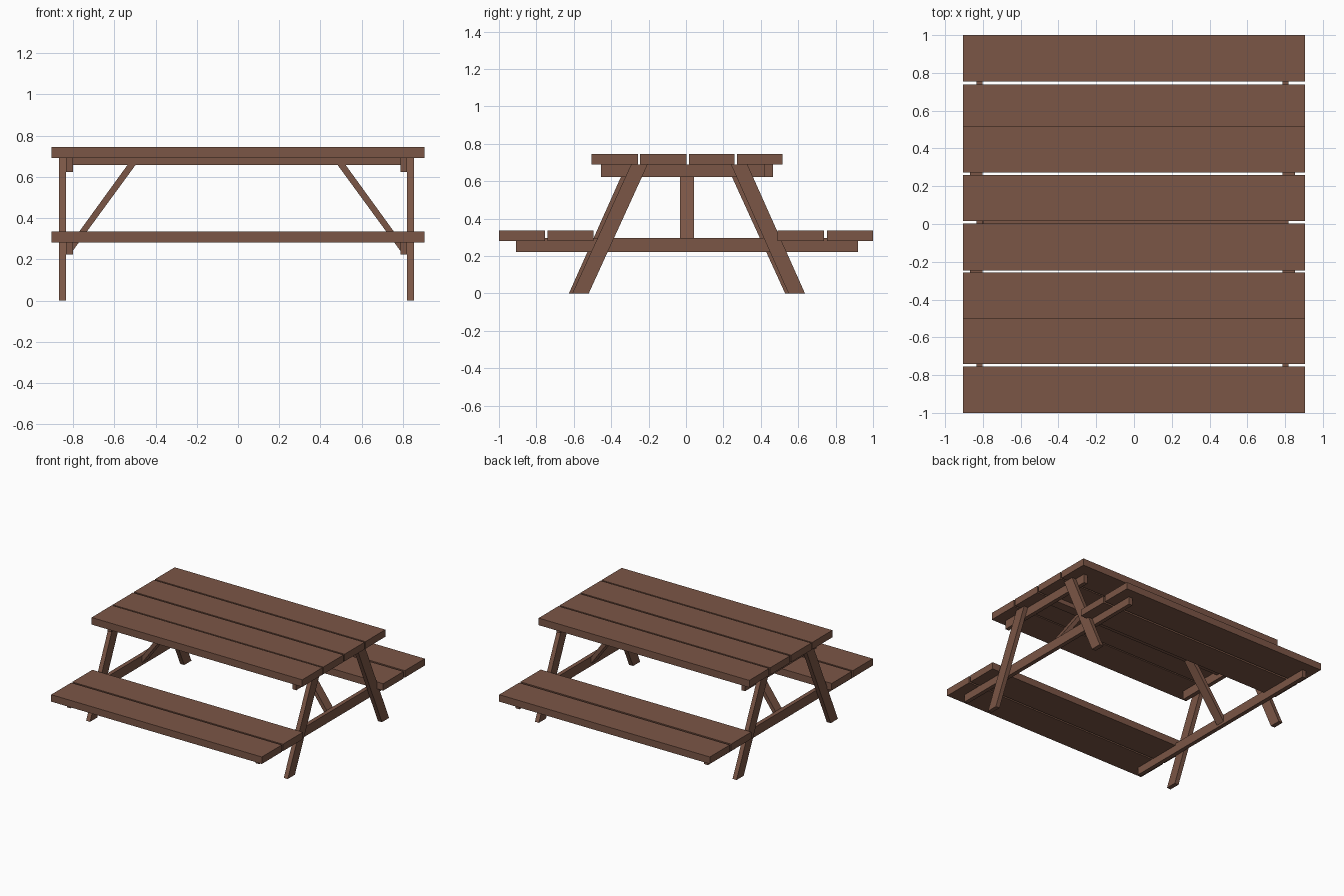
import bpy

if "Cube" in bpy.data.objects:
    bpy.data.objects.remove(bpy.data.objects["Cube"])

wood = bpy.data.materials.new("brown wood")
wood.diffuse_color = (0.198, 0.093, 0.061, 1)
wood.use_nodes = True
wood.node_tree.nodes["Principled BSDF"].inputs["Base Color"].default_value = wood.diffuse_color


def prism(name, profile, axis, lo, hi):
    """Extrude a 2D profile along axis: 'x' takes (y, z) points, 'y' takes (x, z)."""
    def point(p, t):
        return (t, p[0], p[1]) if axis == 'x' else (p[0], t, p[1])
    n = len(profile)
    verts = [point(p, t) for t in (lo, hi) for p in profile]
    faces = [list(range(n))[::-1], list(range(n, 2 * n))]
    faces += [[i, (i + 1) % n, n + (i + 1) % n, n + i] for i in range(n)]
    if axis == 'y':
        faces = [f[::-1] for f in faces]
    # keep winding outward for clockwise profiles
    area = sum(profile[i][0] * profile[(i + 1) % n][1] - profile[(i + 1) % n][0] * profile[i][1]
               for i in range(n))
    if area < 0:
        faces = [f[::-1] for f in faces]
    me = bpy.data.meshes.new(name)
    me.from_pydata(verts, [], faces)
    me.materials.append(wood)
    ob = bpy.data.objects.new(name, me)
    bpy.context.collection.objects.link(ob)
    return ob


def beam(name, x0, x1, y0, y1, z0, z1):
    return prism(name, [(y0, z0), (y1, z0), (y1, z1), (y0, z1)], 'x', x0, x1)


# table top planks
for y0, y1 in ((-0.504, -0.256), (-0.245, 0.003), (0.016, 0.260), (0.272, 0.516)):
    beam("table_plank", -0.905, 0.905, y0, y1, 0.69, 0.745)

# seat planks
for y0, y1 in ((-1.0, -0.755), (-0.741, -0.495), (0.49, 0.739), (0.755, 1.0)):
    beam("seat_plank", -0.905, 0.905, y0, y1, 0.281, 0.335)

# long batten under the table top
beam("centre_batten", -0.80, 0.787, -0.032, 0.042, 0.656, 0.69)

# two end frames, the second is the first turned half round
CX, CY = -0.007, 0.005
for s in (1, -1):
    def frame_beam(name, x0, x1, y0, y1, z0, z1):
        xs = sorted((CX + s * x0, CX + s * x1))
        ys = sorted((CY + s * y0, CY + s * y1))
        beam(name, *xs, *ys, z0, z1)

    frame_beam("top_crossbeam", 0.794, 0.826, -0.46, 0.415, 0.622, 0.69)
    frame_beam("seat_crossbeam", 0.794, 0.826, -0.915, 0.915, 0.222, 0.296)

    # slanted legs
    xs = sorted((CX + s * 0.826, CX + s * 0.860))
    for foot, head in ((-0.613, -0.298), (0.543, 0.235)):
        pts = [(foot, 0), (foot + 0.088, 0), (head + 0.088, 0.69), (head, 0.69)]
        prism("leg", [(CY + s * y, z) for y, z in pts], 'x', *xs)

    # diagonal brace from batten to seat crossbeam
    pts = [(0.490, 0.657), (0.529, 0.657), (0.795, 0.290), (0.795, 0.240)]
    prism("diagonal_brace", [(CX + s * x, z) for x, z in pts], 'y', -0.032, 0.042)
